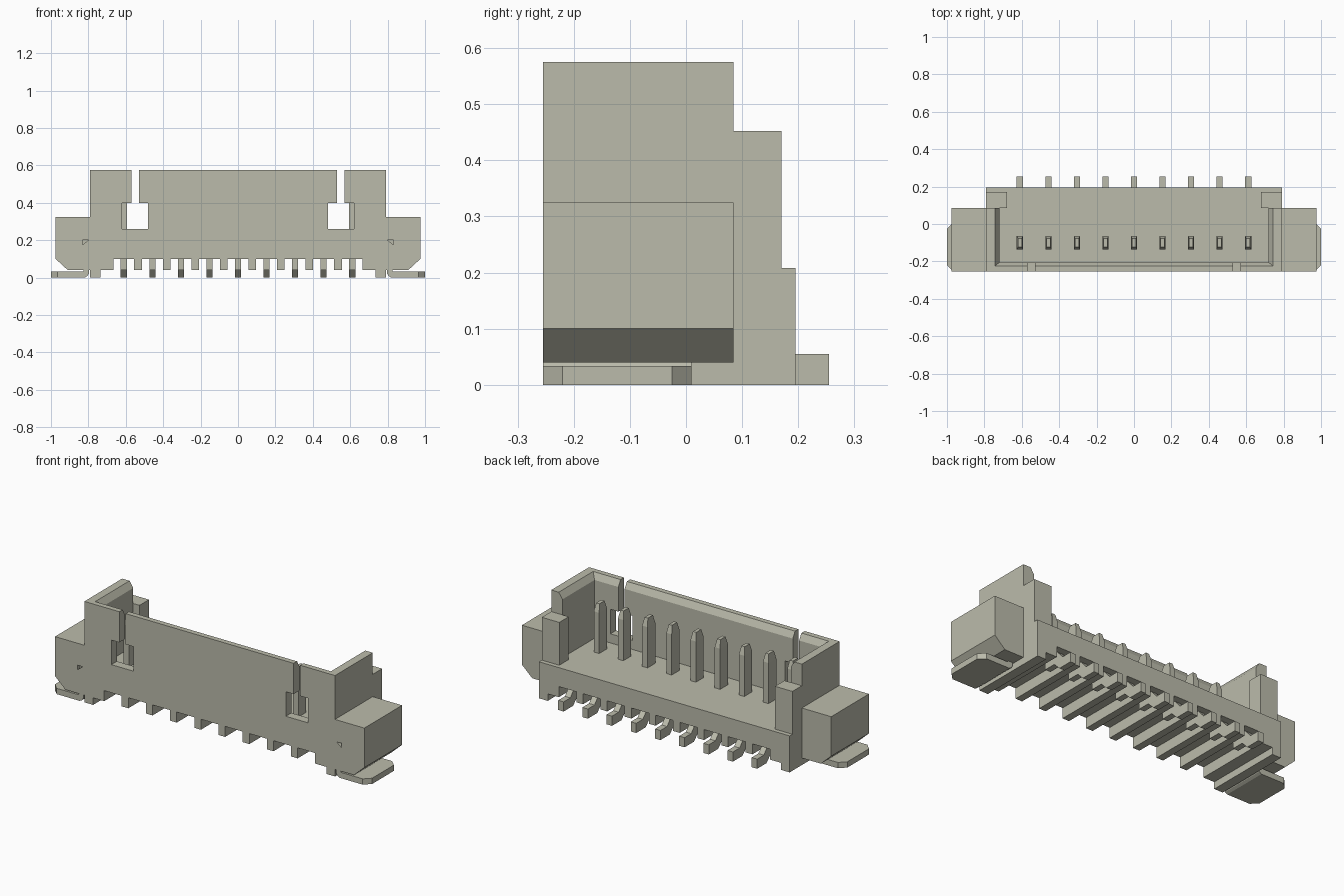
import bpy
import bmesh
from mathutils import Vector

old = bpy.data.objects.get("Cube")
if old:
    bpy.data.objects.remove(old, do_unlink=True)

# One warm grey plastic for everything
mat = bpy.data.materials.new("warm_grey")
mat.use_nodes = True
colour = (0.50, 0.50, 0.41, 1)
mat.diffuse_color = colour
mat.node_tree.nodes["Principled BSDF"].inputs["Base Color"].default_value = colour


def prism(name, points, axis, start, end):
    """Extrude a 2D outline along x, y or z between start and end."""
    place = {"x": lambda a, b: (start, a, b),
             "y": lambda a, b: (a, start, b),
             "z": lambda a, b: (a, b, start)}[axis]
    bm = bmesh.new()
    face = bm.faces.new([bm.verts.new(place(a, b)) for a, b in points])
    made = bmesh.ops.extrude_face_region(bm, geom=[face])["geom"]
    step = Vector([(end - start) * (axis == k) for k in "xyz"])
    bmesh.ops.translate(bm, vec=step, verts=[v for v in made if isinstance(v, bmesh.types.BMVert)])
    bmesh.ops.recalc_face_normals(bm, faces=bm.faces)
    mesh = bpy.data.meshes.new(name)
    bm.to_mesh(mesh)
    bm.free()
    mesh.materials.append(mat)
    ob = bpy.data.objects.new(name, mesh)
    bpy.context.collection.objects.link(ob)
    return ob


def rect(a0, a1, b0, b1):
    return [(a0, b0), (a1, b0), (a1, b1), (a0, b1)]


def cut(ob, cutter):
    """Subtract the cutter, bake the result and drop the cutter."""
    mod = ob.modifiers.new("cut", "BOOLEAN")
    mod.operation = "DIFFERENCE"
    mod.solver = "EXACT"
    mod.object = cutter
    cutter.hide_render = True
    bpy.context.view_layer.update()
    graph = bpy.context.evaluated_depsgraph_get()
    mesh = bpy.data.meshes.new_from_object(ob.evaluated_get(graph))
    ob.modifiers.clear()
    ob.data = mesh
    bpy.data.objects.remove(cutter, do_unlink=True)


SIDE, FRONT, BACK = 0.79, -0.255, 0.195
FLOOR, TOP = 0.208, 0.575
PITCH, COUNT = 0.1525, 9
pin_x = [(i - (COUNT - 1) / 2) * PITCH for i in range(COUNT)]

# Base: outline with end feet and ribs between the contacts
outline = [(-SIDE, FLOOR), (-SIDE, 0), (-0.735, 0), (-0.735, 0.04), (-0.665, 0.04), (-0.665, 0.1)]
for x in pin_x[:-1]:
    a, b = x + PITCH / 2 - 0.021, x + PITCH / 2 + 0.021
    outline += [(a, 0.1), (a, 0.04), (b, 0.04), (b, 0.1)]
outline += [(0.665, 0.1), (0.665, 0.04), (0.735, 0.04), (0.735, 0), (SIDE, 0), (SIDE, FLOOR)]
prism("base", outline, "y", FRONT, BACK)

# Front wall with bevelled inner rim and two keyhole slots
wall = prism("front_wall", [(FRONT, FLOOR), (-0.205, FLOOR), (-0.205, 0.54), (-0.225, TOP), (FRONT, TOP)],
             "x", -SIDE, SIDE)
for s in (-1, 1):
    keyhole = [(0.48, 0.26), (0.62, 0.26), (0.62, 0.4), (0.57, 0.4),
               (0.57, 0.7), (0.53, 0.7), (0.53, 0.4), (0.48, 0.4)]
    cut(wall, prism("slot_cutter", [(s * x, z) for x, z in keyhole], "y", -0.4, -0.1))

for s, label in ((1, "left"), (-1, "right")):
    # Side wall and rear corner post
    rim = [(SIDE, FLOOR), (SIDE, TOP), (0.743, TOP), (0.72, 0.54), (0.72, FLOOR)]
    prism(label + "_side_wall", [(s * x, z) for x, z in rim], "y", FRONT, 0.085)
    prism(label + "_rear_post", rect(s * 0.68, s * SIDE, 0.085, 0.17), "z", FLOOR, 0.452)

    # Mounting ear with chamfered lower edge and a small mark in its front
    ear = [(SIDE, 0.04), (0.91, 0.04), (0.975, 0.1), (0.975, 0.325), (SIDE, 0.325)]
    ear_ob = prism(label + "_ear", [(s * x, z) for x, z in ear], "y", FRONT, 0.085)
    mark = [(0.8, 0.2), (0.832, 0.2), (0.832, 0.175)]
    cut(ear_ob, prism("mark_cutter", [(s * x, z) for x, z in mark], "y", -0.3, -0.235))

    # Solder tab: flat plate with clipped corners and an upturned root
    plate = [(0.82, FRONT), (0.965, FRONT), (1.0, -0.22), (1.0, -0.025), (0.965, 0.01), (0.82, 0.01)]
    prism(label + "_solder_tab", [(s * x, y) for x, y in plate], "z", 0, 0.033)
    root = [(0.82, 0), (0.805, 0.008), (0.797, 0.022), (0.797, 0.045), (0.82, 0.045), (0.83, 0.033)]
    prism(label + "_tab_root", [(s * x, z) for x, z in root], "y", FRONT, 0.01)

# Contacts: upright tapered pin, and a cranked tail ending in a foot
for i, x in enumerate(pin_x, 1):
    pin = prism("pin_%d" % i, rect(x - 0.017, x + 0.017, -0.135, -0.065), "z", 0.15, 0.44)
    bm = bmesh.new()
    bm.from_mesh(pin.data)
    top = max(bm.faces, key=lambda f: f.calc_center_median().z)
    tip = bmesh.ops.extrude_face_region(bm, geom=[top])["geom"]
    bmesh.ops.delete(bm, geom=[top], context="FACES_ONLY")
    for v in tip:
        if isinstance(v, bmesh.types.BMVert):
            v.co.z = 0.485
            v.co.x = x + (v.co.x - x) * 0.6
            v.co.y = -0.1 + (v.co.y + 0.1) * 0.65
    bmesh.ops.recalc_face_normals(bm, faces=bm.faces)
    bm.to_mesh(pin.data)
    bm.free()
    tail = [(0.06, 0.04), (0.13, 0.04), (0.17, 0), (0.255, 0), (0.255, 0.055),
            (0.195, 0.055), (0.15, 0.105), (0.06, 0.105)]
    prism("tail_%d" % i, tail, "x", x - 0.017, x + 0.017)
